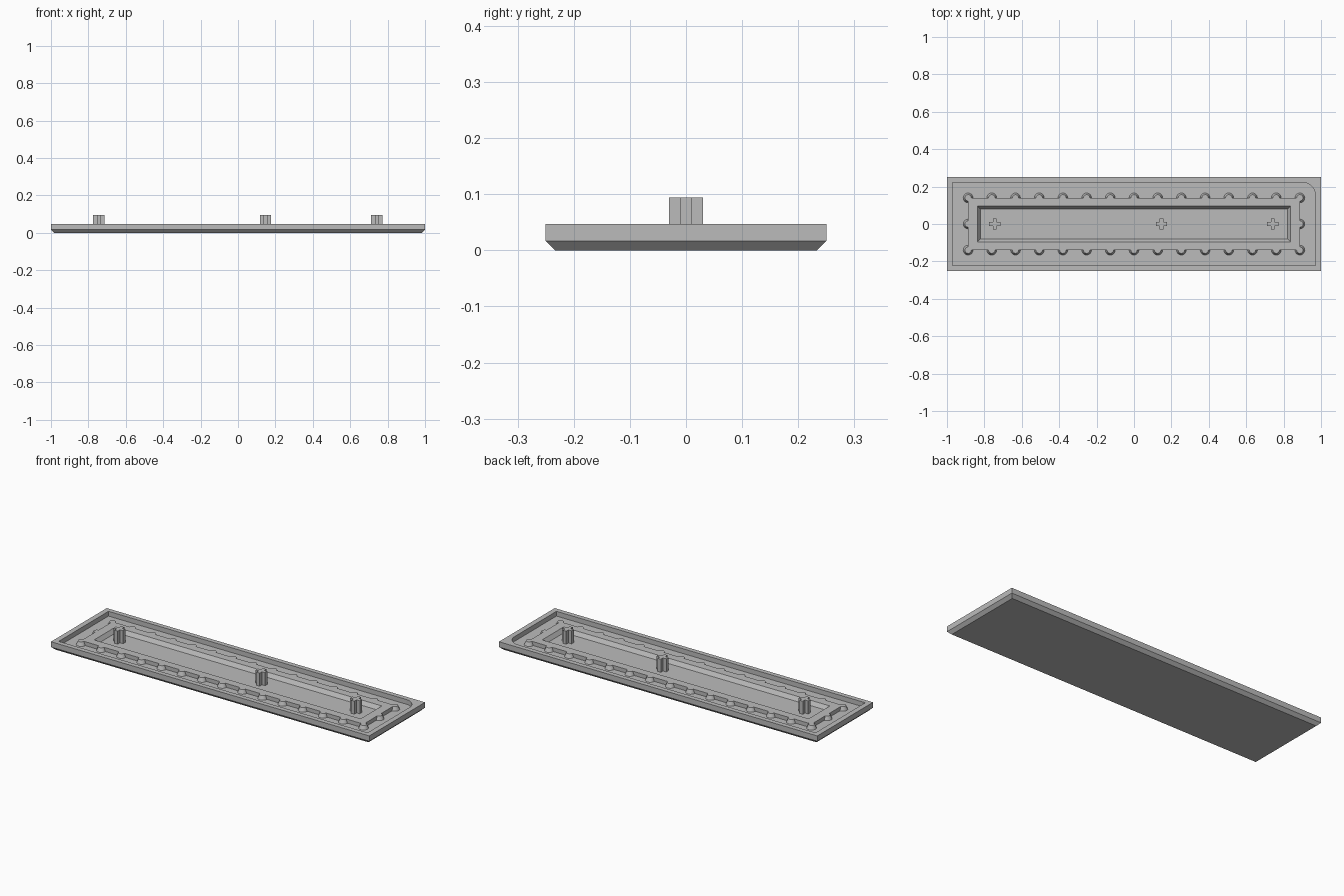
import bpy
import bmesh
from math import cos, sin, pi

old = bpy.data.objects.get("Cube")
if old:
    bpy.data.objects.remove(old, do_unlink=True)

grey = bpy.data.materials.new("plain grey")
grey.use_nodes = True
color = (0.5, 0.5, 0.5, 1)
grey.diffuse_color = color
grey.node_tree.nodes["Principled BSDF"].inputs["Base Color"].default_value = color

FLOOR, RIDGE, RIM, PIN_TOP = 0.02, 0.042, 0.047, 0.094
RIDGE_X, RIDGE_Y = 0.887, 0.14


def finish(name, bm):
    bmesh.ops.recalc_face_normals(bm, faces=bm.faces)
    mesh = bpy.data.meshes.new(name)
    bm.to_mesh(mesh)
    bm.free()
    mesh.materials.append(grey)
    obj = bpy.data.objects.new(name, mesh)
    bpy.context.collection.objects.link(obj)
    return obj


def outline(bm, hx, hy, z, r=0.0, steps=8):
    """Rectangle whose back left corner may be rounded."""
    pts = [(-hx, hy), (-hx, -hy), (hx, -hy)]
    for i in range(steps + 1):
        a = pi / 2 * i / steps
        pts.append((hx - r + r * cos(a), hy - r + r * sin(a)))
    return [bm.verts.new((x, y, z)) for x, y in pts]


# Tray: chamfered base, rim, groove, ridge and inner recess
bm = bmesh.new()
rings = [outline(bm, *spec) for spec in (
    (0.983, 0.233, 0), (1, 0.25, 0.017), (1, 0.25, RIM),
    (0.97, 0.223, RIM, 0.07), (0.97, 0.223, FLOOR, 0.07),
    (RIDGE_X, RIDGE_Y, FLOOR), (RIDGE_X, RIDGE_Y, RIDGE),
    (0.837, 0.095, RIDGE), (0.822, 0.08, FLOOR))]
for low, high in zip(rings, rings[1:]):
    for i in range(len(low)):
        j = (i + 1) % len(low)
        bm.faces.new((low[i], low[j], high[j], high[i]))
bm.faces.new(rings[0])
bm.faces.new(rings[-1])
bmesh.ops.remove_doubles(bm, verts=bm.verts, dist=1e-5)
finish("tray", bm)

# Tapered studs along the ridge edge
spots = [(-RIDGE_X + 2 * RIDGE_X * i / 14, s * RIDGE_Y) for i in range(15) for s in (-1, 1)]
spots += [(-RIDGE_X, 0), (RIDGE_X, 0)]
bm = bmesh.new()
height = RIDGE - FLOOR
for x, y in spots:
    cone = bmesh.ops.create_cone(bm, cap_ends=True, segments=20,
                                 radius1=0.026, radius2=0.017, depth=height)
    bmesh.ops.translate(bm, verts=cone["verts"], vec=(x, y, FLOOR + height / 2))
studs = finish("ridge_studs", bm)
bpy.context.view_layer.objects.active = studs
studs.select_set(True)
bpy.ops.object.shade_smooth_by_angle()
studs.select_set(False)

# Cross-shaped pins standing in the recess
A, T = 0.03, 0.01
quarter = [(A, -T), (A, T), (T, T)]
for name, px in (("right_pin", -0.745), ("middle_pin", 0.147), ("left_pin", 0.742)):
    bm = bmesh.new()
    verts = []
    for k in range(4):
        c, s = round(cos(k * pi / 2)), round(sin(k * pi / 2))
        verts += [bm.verts.new((px + c * x - s * y, s * x + c * y, FLOOR)) for x, y in quarter]
    base = bm.faces.new(verts)
    top = bmesh.ops.extrude_face_region(bm, geom=[base], use_keep_orig=True)
    moved = [v for v in top["geom"] if isinstance(v, bmesh.types.BMVert)]
    bmesh.ops.translate(bm, verts=moved, vec=(0, 0, PIN_TOP - FLOOR))
    finish(name, bm)
